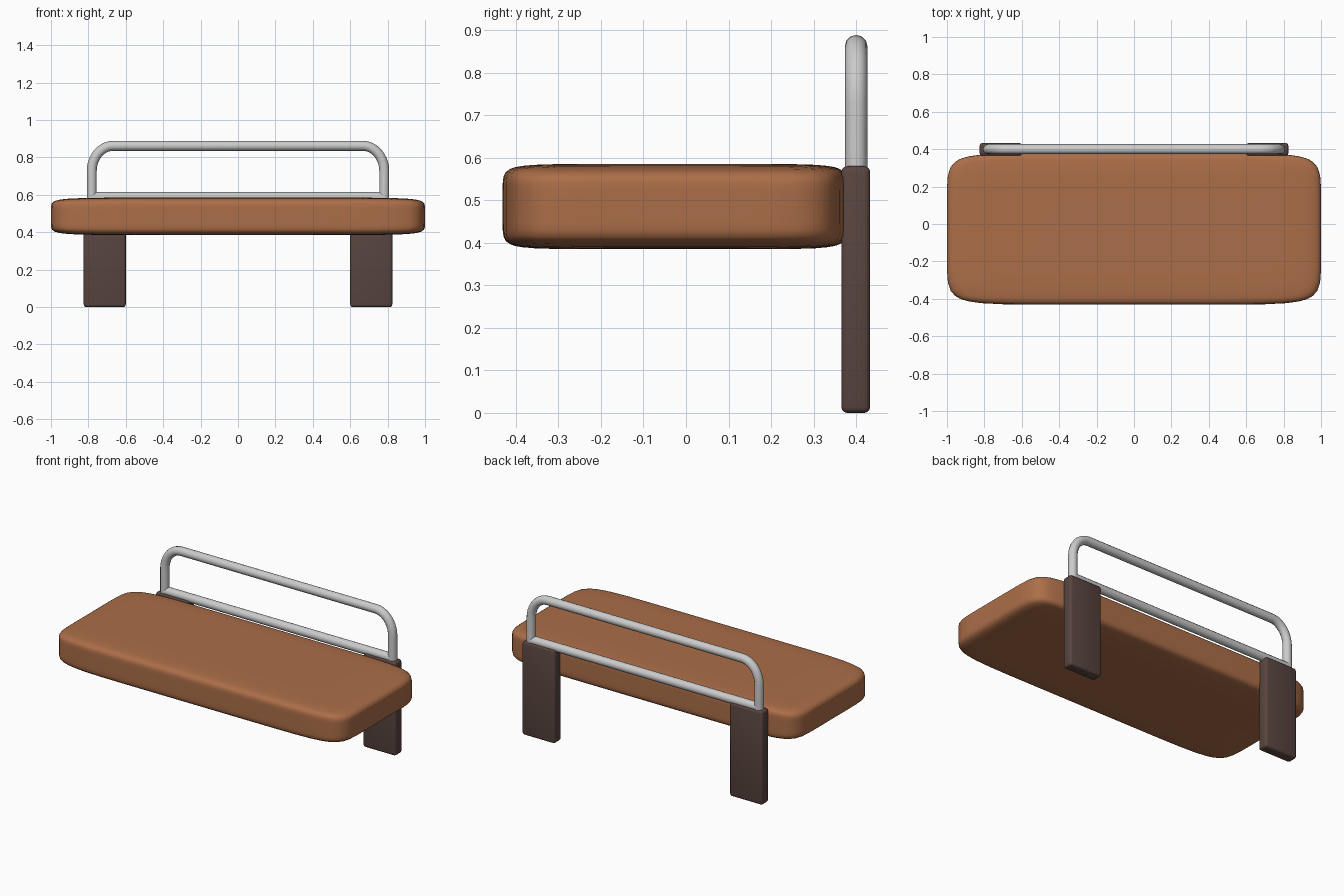
import bpy, bmesh, math
from mathutils import Vector

if "Cube" in bpy.data.objects:
    bpy.data.objects.remove(bpy.data.objects["Cube"])


def material(name, rgb):
    m = bpy.data.materials.new(name)
    m.diffuse_color = (*rgb, 1)
    m.use_nodes = True
    m.node_tree.nodes["Principled BSDF"].inputs["Base Color"].default_value = m.diffuse_color
    return m


leather = material("tan_leather", (0.41, 0.155, 0.065))
wood = material("dark_wood", (0.10, 0.06, 0.05))


def add_mesh(name, bm, mat):
    me = bpy.data.meshes.new(name)
    bm.to_mesh(me)
    bm.free()
    ob = bpy.data.objects.new(name, me)
    bpy.context.collection.objects.link(ob)
    me.materials.append(mat)
    return ob


def add_tube(name, points, radius):
    cu = bpy.data.curves.new(name, 'CURVE')
    cu.dimensions = '3D'
    cu.bevel_depth = radius
    cu.bevel_resolution = 4
    cu.use_fill_caps = True
    sp = cu.splines.new('POLY')
    sp.points.add(len(points) - 1)
    for p, co in zip(sp.points, points):
        p.co = (*co, 1)
    sp.use_smooth = True
    ob = bpy.data.objects.new(name, cu)
    bpy.context.collection.objects.link(ob)
    return ob


# Seat cushion: a gridded cube rounded off like a pillow block
bm = bmesh.new()
bmesh.ops.create_cube(bm, size=2)
bmesh.ops.subdivide_edges(bm, edges=bm.edges[:], cuts=15, use_grid_fill=True)
N = 9
for v in bm.verts:
    c = Vector([math.sin(a * math.pi / 2) for a in v.co])
    length = sum(abs(a) ** N for a in c) ** (1 / N)
    c /= length
    v.co = (c.x, -0.026 + 0.405 * c.y, 0.485 + 0.10 * c.z)
for f in bm.faces:
    f.smooth = True
add_mesh("seat_cushion", bm, leather)

# Back legs: flat boards with softened edges
for side, label in ((-1, "left"), (1, "right")):
    bm = bmesh.new()
    bmesh.ops.create_cube(bm, size=1)
    for v in bm.verts:
        v.co = (side * 0.7125 + v.co.x * 0.225, 0.399 + v.co.y * 0.068, 0.29 + v.co.z * 0.58)
    bmesh.ops.bevel(bm, geom=bm.edges[:], offset=0.014, segments=3, profile=0.5, affect='EDGES')
    for f in bm.faces:
        f.smooth = True
    leg = add_mesh(label + "_leg", bm, wood)
    bpy.context.view_layer.objects.active = leg
    leg.select_set(True)
    bpy.ops.object.shade_smooth_by_angle(angle=math.radians(35))
    leg.select_set(False)

# Back rail: arched tube with rounded upper corners, and a straight lower bar
X, Y, LOW, TOP, R = 0.782, 0.4, 0.588, 0.862, 0.0265
rx, rz = 0.115, 0.135
corner = [(X - rx + rx * math.cos(a), Y, TOP - rz + rz * math.sin(a))
          for a in (i * math.pi / 20 for i in range(11))]
right = [(X, Y, LOW - 0.02)] + corner
left = [(-x, y, z) for x, y, z in reversed(right)]
add_tube("back_rail", right + left, R)
add_tube("lower_bar", [(-X, Y, LOW), (X, Y, LOW)], R)
